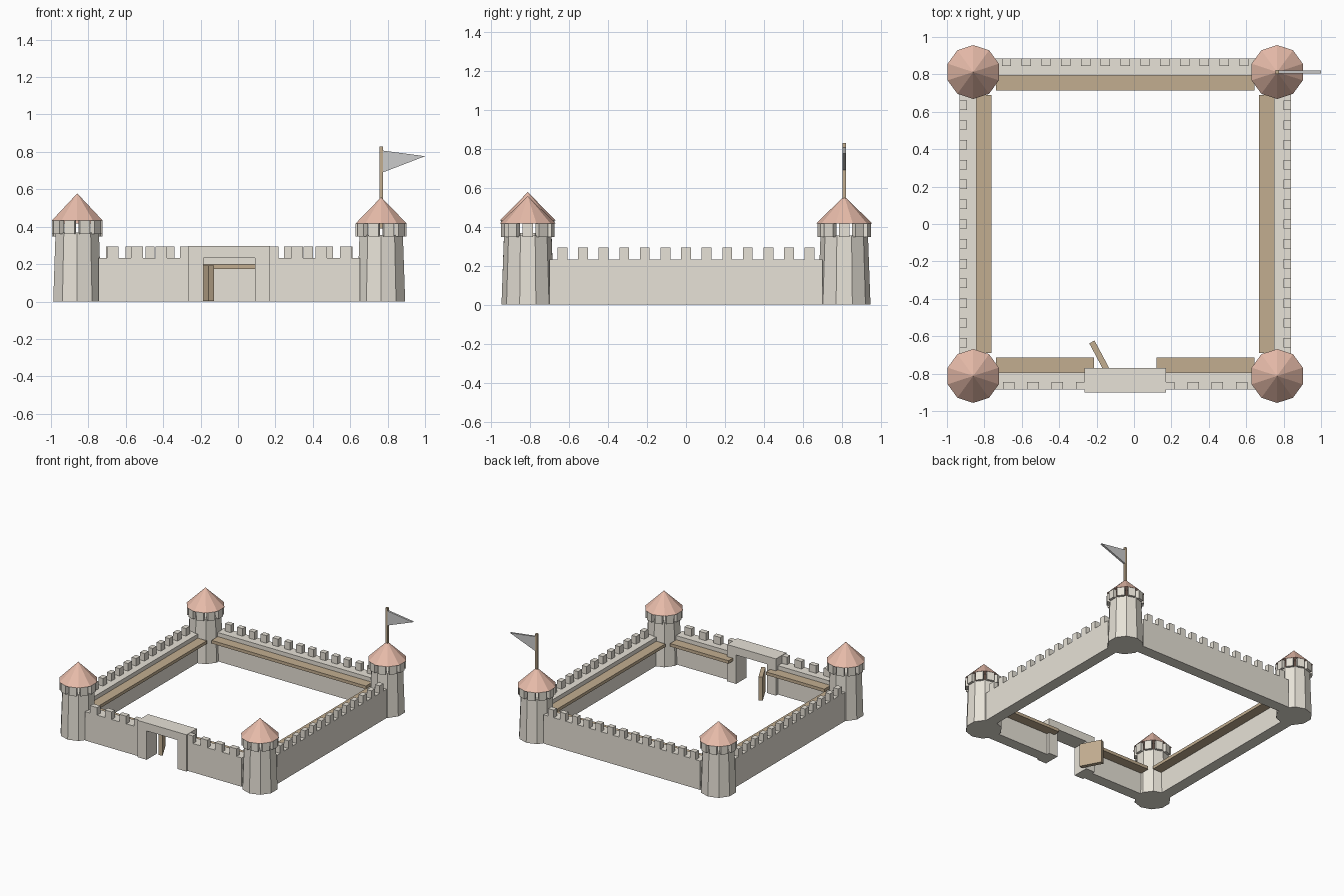
import bpy, math
from mathutils import Matrix, Vector

if "Cube" in bpy.data.objects:
    bpy.data.objects.remove(bpy.data.objects["Cube"])

CX = -0.047      # centre of the courtyard in x
TC = 0.8125      # tower offset from the centre
HALF = 0.69      # half length of a wall between towers


def mat(name, rgb):
    m = bpy.data.materials.new(name)
    m.diffuse_color = (*rgb, 1)
    m.use_nodes = True
    m.node_tree.nodes["Principled BSDF"].inputs["Base Color"].default_value = m.diffuse_color
    return m


STONE = mat("stone", (0.80, 0.76, 0.68))
WOOD = mat("wood", (0.54, 0.42, 0.28))
ROOF = mat("roof_tile", (0.80, 0.50, 0.40))

BOX_FACES = [(0, 2, 3, 1), (4, 5, 7, 6), (0, 1, 5, 4),
             (2, 6, 7, 3), (0, 4, 6, 2), (1, 3, 7, 5)]


class Part:
    """Collects simple solids into one named object."""

    def __init__(self, name, material=None):
        self.name, self.material = name, material
        self.v, self.f = [], []

    def add(self, verts, faces, m=Matrix()):
        o = len(self.v)
        self.v += [m @ Vector(p) for p in verts]
        self.f += [tuple(i + o for i in f) for f in faces]

    def box(self, x, y, z, m=Matrix()):
        self.add([(a, b, c) for c in z for b in y for a in x], BOX_FACES, m)

    def frustum(self, n, r1, r2, z1, z2, m=Matrix()):
        ang = [math.pi / 2 + i * math.tau / n for i in range(n)]
        verts = [(r1 * math.cos(a), r1 * math.sin(a), z1) for a in ang]
        faces = [tuple(reversed(range(n)))]
        if r2:
            verts += [(r2 * math.cos(a), r2 * math.sin(a), z2) for a in ang]
            faces += [(i, (i + 1) % n, n + (i + 1) % n, n + i) for i in range(n)]
            faces.append(tuple(range(n, 2 * n)))
        else:
            verts.append((0, 0, z2))
            faces += [(i, (i + 1) % n, n) for i in range(n)]
        self.add(verts, faces, m)

    def done(self):
        me = bpy.data.meshes.new(self.name)
        me.from_pydata(self.v, [], self.f)
        if self.material:
            me.materials.append(self.material)
        ob = bpy.data.objects.new(self.name, me)
        bpy.context.collection.objects.link(ob)
        return ob


# Corner towers: tapered body, ten merlons, pointed roof
for sx, sy, name in [(-1, -1, "front_left"), (1, -1, "front_right"),
                     (-1, 1, "back_left"), (1, 1, "back_right")]:
    stretch = 1.036 if name == "front_left" else 1.0
    m = Matrix.Translation((CX + sx * TC, sy * TC, 0)) @ Matrix.Diagonal((1, 1, stretch, 1))
    p = Part(name + "_tower", STONE)
    p.frustum(10, 0.135, 0.122, 0, 0.355, m)
    for i in range(10):
        p.box((0.108, 0.136), (-0.028, 0.028), (0.349, 0.418),
              m @ Matrix.Rotation(math.radians(36 * i), 4, 'Z'))
    p.done()
    p = Part(name + "_tower_roof", ROOF)
    p.frustum(10, 0.144, 0, 0.417, 0.558, m)
    p.done()

# Plain walls with merlons and an inner walkway
for name, deg in [("right", 0), ("back", 90), ("left", 180)]:
    m = Matrix.Translation((CX, 0, 0)) @ Matrix.Rotation(math.radians(deg), 4, 'Z')
    p = Part(name + "_wall", STONE)
    p.box((0.795, 0.886), (-HALF - 0.01, HALF + 0.01), (0, 0.233), m)
    for i in range(13):
        y = (i - 6) * 0.1058
        p.box((0.846, 0.886), (y - 0.025, y + 0.025), (0.233, 0.294), m)
    p.done()
    p = Part(name + "_walkway", WOOD)
    p.box((0.715, 0.795), (-HALF, HALF), (0.175, 0.2), m)
    p.done()

# Front wall: two mirrored halves either side of the gate
wall = Part("front_wall", STONE)
walk = Part("front_walkway", WOOD)
for s in (-1, 1):
    m = Matrix.Translation((CX, 0, 0))

    def span(a, b):
        return tuple(sorted((s * a, s * b)))

    wall.box(span(0.2, HALF + 0.01), (-0.886, -0.795), (0, 0.233), m)
    for i in range(4):
        c = 0.623 - 0.13 * i
        wall.box(span(c - 0.031, c + 0.031), (-0.886, -0.846), (0.233, 0.294), m)
    walk.box(span(0.168, HALF), (-0.795, -0.715), (0.175, 0.2), m)
wall.done()
walk.done()

# Gatehouse frame: an upside-down U outline pushed through in y
outline = [(-0.218, 0), (-0.138, 0), (-0.138, 0.233), (0.138, 0.233),
           (0.138, 0), (0.218, 0), (0.218, 0.297), (-0.218, 0.297)]
n = len(outline)
gate = Part("gatehouse", STONE)
gate.add([(x, y, z) for y in (-0.902, -0.77) for x, z in outline],
         [tuple(range(n)), tuple(reversed(range(n, 2 * n)))]
         + [(i, n + i, n + (i + 1) % n, (i + 1) % n) for i in range(n)],
         Matrix.Translation((CX, 0, 0)))
gate.done()

# Gate door standing open
door = Part("gate_door", WOOD)
door.box((0, 0.175), (-0.016, 0.016), (0.003, 0.192),
         Matrix.Translation((-0.143, -0.785, 0)) @ Matrix.Rotation(math.radians(118), 4, 'Z'))
door.done()

# Flag on the back right tower
m = Matrix.Translation((CX + TC, TC, 0))
pole = Part("flag_pole", WOOD)
pole.box((-0.01, 0.01), (-0.01, 0.01), (0.39, 0.83), m)
pole.done()
flag = Part("flag")
flag.add([(x, y, z) for y in (-0.008, 0.008)
          for x, z in [(0.008, 0.69), (0.2345, 0.777), (0.008, 0.807)]],
         [(0, 1, 2), (5, 4, 3), (0, 3, 4, 1), (1, 4, 5, 2), (2, 5, 3, 0)], m)
flag.done()
